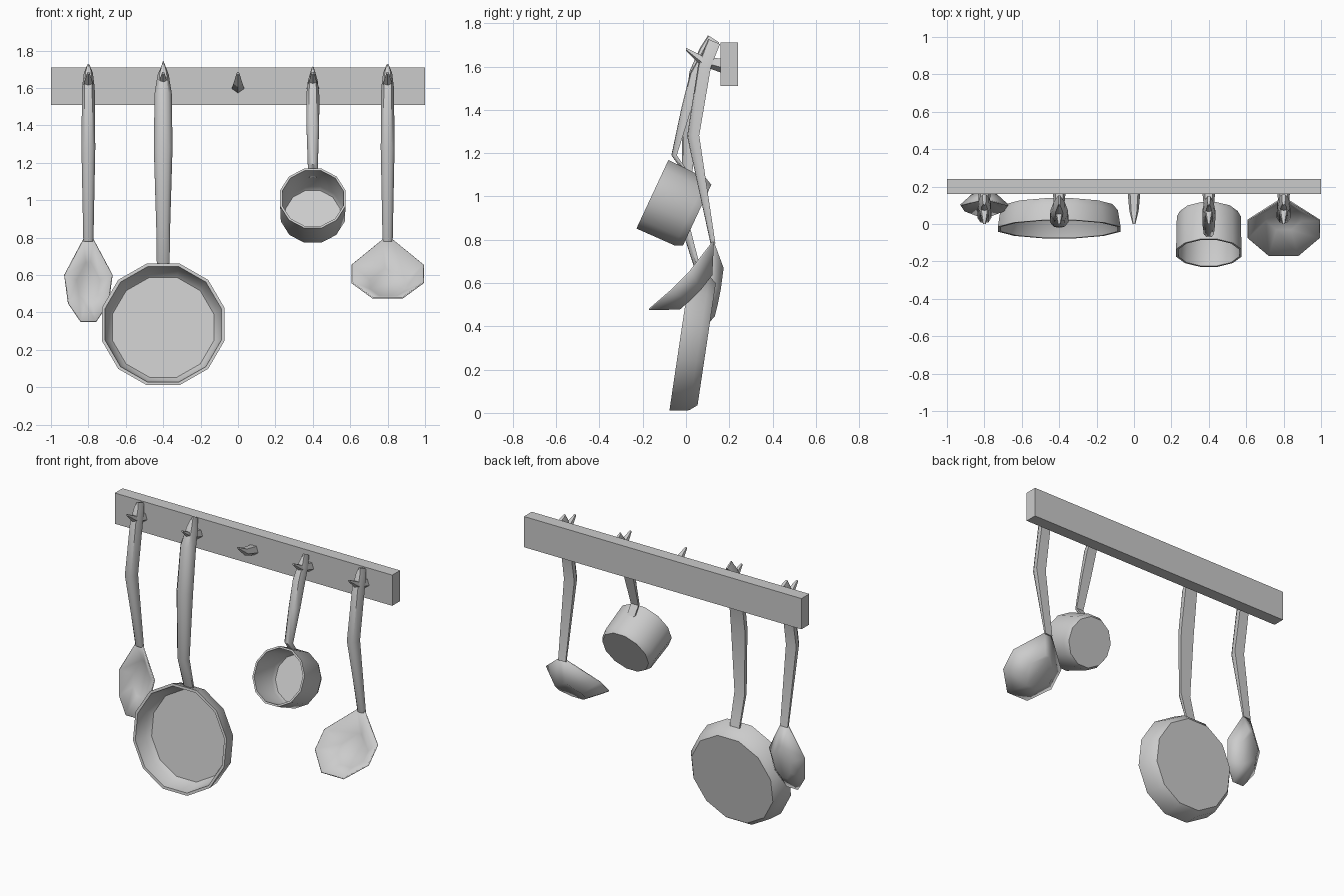
import bpy, bmesh, math
from mathutils import Vector

cube = bpy.data.objects.get("Cube")
if cube:
    bpy.data.objects.remove(cube)


def make_material(name, rgb):
    m = bpy.data.materials.new(name)
    m.use_nodes = True
    m.diffuse_color = (*rgb, 1)
    m.node_tree.nodes["Principled BSDF"].inputs["Base Color"].default_value = (*rgb, 1)
    return m


GREY = make_material("light grey metal", (0.6, 0.6, 0.6))


def finish(name, bm, angle=45):
    bmesh.ops.recalc_face_normals(bm, faces=bm.faces)
    mesh = bpy.data.meshes.new(name)
    bm.to_mesh(mesh)
    bm.free()
    obj = bpy.data.objects.new(name, mesh)
    bpy.context.collection.objects.link(obj)
    mesh.materials.append(GREY)
    bpy.ops.object.select_all(action="DESELECT")
    obj.select_set(True)
    bpy.context.view_layer.objects.active = obj
    if angle:
        bpy.ops.object.shade_smooth_by_angle(angle=math.radians(angle))
    return obj


def loft(bm, rings, cap_start=True, cap_end=True):
    """Skin a list of equal-length point loops."""
    loops = [[bm.verts.new(p) for p in ring] for ring in rings]
    n = len(loops[0])
    for a, b in zip(loops, loops[1:]):
        for i in range(n):
            bm.faces.new((a[i], a[(i + 1) % n], b[(i + 1) % n], b[i]))
    if cap_start:
        bm.faces.new(loops[0])
    if cap_end:
        bm.faces.new(loops[-1])


# Wall rail
bm = bmesh.new()
bmesh.ops.create_cube(bm, size=1)
for v in bm.verts:
    v.co = Vector((v.co.x * 2, 0.2 + v.co.y * 0.08, 1.61 + v.co.z * 0.2))
finish("wall_rail", bm, 0)


# Tapered five-sided pegs, bent upward at the tip
def peg(x):
    bm = bmesh.new()
    rings = []
    for y, z, r in ((0.17, 1.605, 0.036), (0.07, 1.63, 0.026), (0.0, 1.68, 0.008)):
        turn = [math.tau * i / 5 - math.pi / 2 for i in range(5)]
        rings.append([(x + r * math.cos(t), y, z + r * math.sin(t)) for t in turn])
    loft(bm, rings)
    finish("peg", bm, 0)


for i in range(5):
    peg(-0.8 + 0.4 * i)


# Handle: flat back, rounded front, swept along a path of (y, z, half width, thickness)
SECTION = ((-1, 0.5), (-1, 0), (-0.6, -0.42), (0, -0.5), (0.6, -0.42), (1, 0), (1, 0.5))


def handle(name, x, path):
    bm = bmesh.new()
    rings = []
    for i, (y, z, w, t) in enumerate(path):
        p, q = path[max(i - 1, 0)], path[min(i + 1, len(path) - 1)]
        along = Vector((0, q[0] - p[0], q[1] - p[1])).normalized()
        back = Vector((0, -along.z, along.y))
        rings.append([Vector((x + sx * w, y, z)) + back * (sy * t) for sx, sy in SECTION])
    loft(bm, rings)
    finish(name, bm)


LONG = ((0.13, 1.715, 0.01, 0.06), (0.115, 1.68, 0.024, 0.06), (0.085, 1.6, 0.034, 0.06),
        (0.033, 1.28, 0.037, 0.056), (0.125, 0.78, 0.027, 0.022))
handle("spoon_handle", -0.8, LONG)
handle("ladle_handle", 0.8, LONG)
handle("frying_pan_handle", -0.4, (
    (0.127, 1.728, 0.005, 0.06), (0.09, 1.67, 0.03, 0.06), (0.045, 1.57, 0.046, 0.06),
    (0.01, 1.28, 0.05, 0.055), (0.0, 0.85, 0.037, 0.04), (0.06, 0.645, 0.034, 0.025)))
handle("saucepan_handle", 0.4, (
    (0.125, 1.7, 0.008, 0.055), (0.09, 1.64, 0.026, 0.055), (0.045, 1.56, 0.035, 0.055),
    (0.0, 1.4, 0.034, 0.045), (-0.055, 1.19, 0.027, 0.025), (-0.01, 1.125, 0.027, 0.02)))


# Pan: twelve-sided profile of (radius, depth), tilted forward
def pan(name, x, y, z, tilt, profile):
    bm = bmesh.new()
    axis = Vector((0, math.cos(tilt), -math.sin(tilt)))
    up = Vector((0, math.sin(tilt), math.cos(tilt)))
    side = Vector((1, 0, 0))
    rings = []
    for r, d in profile:
        turn = [math.tau * (i + 0.5) / 12 for i in range(12)]
        rings.append([Vector((x, y, z)) + axis * d + side * (r * math.cos(t)) + up * (r * math.sin(t))
                      for t in turn])
    loft(bm, rings)
    finish(name, bm)


pan("frying_pan", -0.4, -0.028, 0.336, math.radians(8.5), (
    (0.28, 0.108), (0.305, 0.08), (0.323, 0), (0.34, 0), (0.325, 0.09), (0.295, 0.125)))
pan("saucepan", 0.4, -0.155, 1.01, math.radians(25), (
    (0.15, 0.212), (0.163, 0.19), (0.169, 0), (0.181, 0), (0.177, 0.195), (0.16, 0.228)))


# Scooped bowl: mirrored rim of (half width, y, z) with a smaller ring pushed backward
def bowl(name, x, half, push, scale):
    bm = bmesh.new()
    rim = [Vector((w, y, z)) for w, y, z in half]
    rim += [Vector((-p.x, p.y, p.z)) for p in reversed(rim)]
    mid = sum(rim, Vector()) / len(rim)
    floor = [mid + (p - mid) * scale + Vector(push) for p in rim]
    loft(bm, [[p + Vector((x, 0, 0)) for p in ring] for ring in (rim, floor)], cap_start=False)
    obj = finish(name, bm, 60)
    shell = obj.modifiers.new("thin_shell", "SOLIDIFY")
    shell.thickness = 0.008
    shell.offset = 0


bowl("spoon_bowl", -0.8, ((0.027, 0.125, 0.79), (0.127, 0.1, 0.6), (0.107, 0.07, 0.45),
                          (0.04, 0.045, 0.35)), (0, 0.065, 0), 0.5)
bowl("ladle_bowl", 0.8, ((0.027, 0.125, 0.79), (0.192, 0.02, 0.655), (0.192, -0.075, 0.56),
                         (0.08, -0.17, 0.478)), (0, 0.068, -0.068), 0.5)
